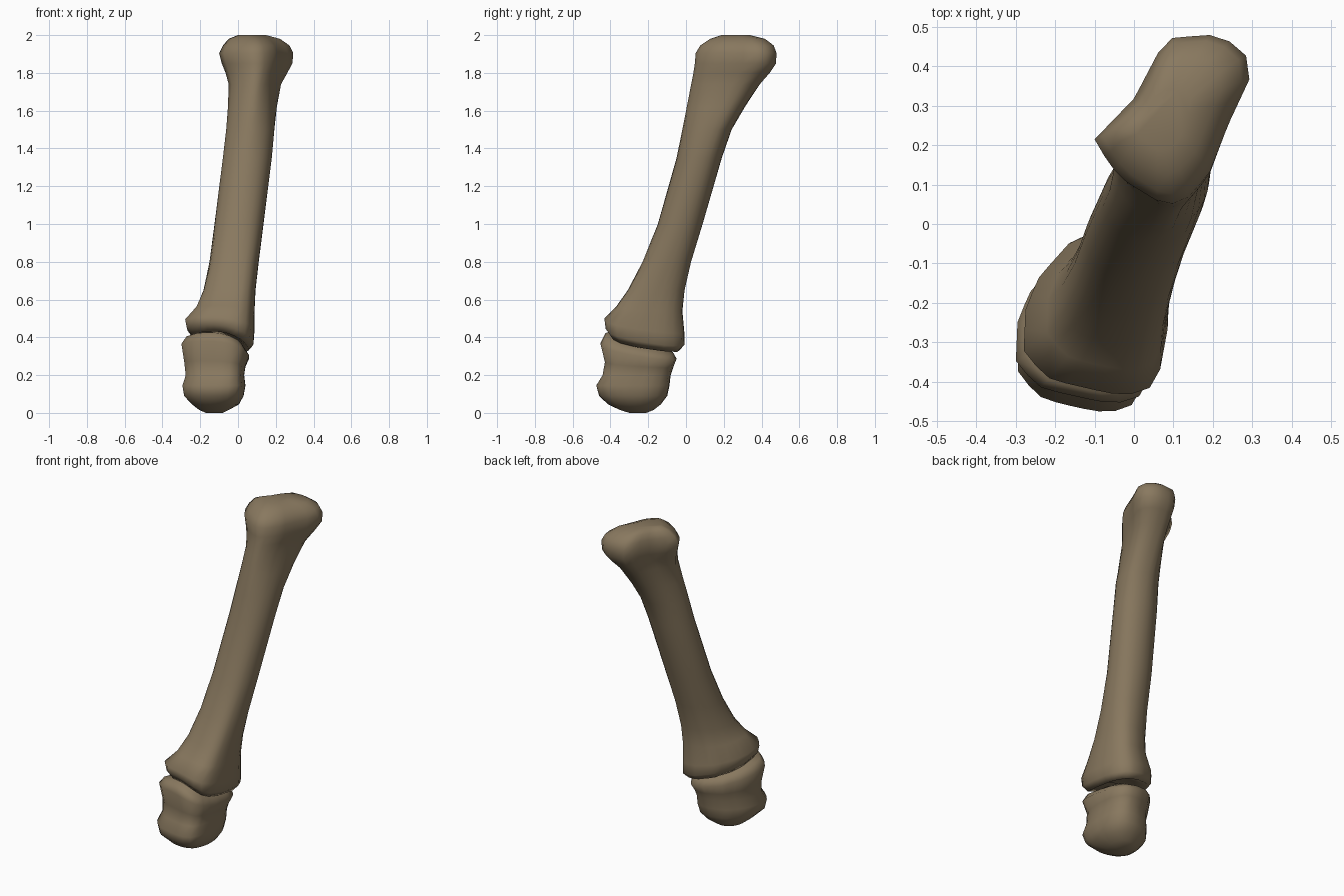
import bpy, bmesh, math

SIDES = 28

bone = bpy.data.materials.new("bone_brown")
bone.diffuse_color = (0.25, 0.19, 0.115, 1)

# plan outlines, seen from above
HEAD = [(-.10, .21), (-.06, .14), (-.02, .10), (.06, .05), (.12, .04), (.19, .12), (.24, .25),
        (.295, .37), (.29, .42), (.25, .46), (.19, .48), (.08, .47), (0, .315)]
BASE = [(-.28, -.33), (-.21, -.395), (-.06, -.43), (.03, -.432), (.066, -.37), (.088, -.25),
        (.085, -.10), (.04, -.02), (-.04, 0), (-.16, -.04), (-.24, -.13), (-.275, -.21)]
ROUND = [(math.cos(i * math.pi / 14), math.sin(i * math.pi / 14)) for i in range(28)]


def radii(poly):
    """Distance to the outline in each direction, outline scaled to a unit box."""
    xs, ys = [p[0] for p in poly], [p[1] for p in poly]
    n = [((x - min(xs)) / (max(xs) - min(xs)) * 2 - 1,
          (y - min(ys)) / (max(ys) - min(ys)) * 2 - 1) for x, y in poly]
    out = []
    for i in range(SIDES):
        t = 2 * math.pi * i / SIDES + 1e-4
        c, s = math.cos(t), math.sin(t)
        best = 0
        for (ax, ay), (bx, by) in zip(n, n[1:] + n[:1]):
            ex, ey = bx - ax, by - ay
            det = c * ey - s * ex
            if abs(det) > 1e-9:
                r = (ax * ey - ay * ex) / det
                u = (ax * s - ay * c) / det
                if r > 0 and -1e-6 <= u <= 1 + 1e-6:
                    best = max(best, r)
        out.append(best)
    return out


R_HEAD, R_BASE, R_ROUND = radii(HEAD), radii(BASE), radii(ROUND)


def ring(shape, z, x0, x1, y0, y1, mix=0, kx=0, ky=0):
    """Cross-section filling an x/y extent: circle mixed with an outline, then tilted."""
    cx, cy, a, b = (x0 + x1) / 2, (y0 + y1) / 2, (x1 - x0) / 2, (y1 - y0) / 2
    flat = []
    for i in range(SIDES):
        t = 2 * math.pi * i / SIDES + 1e-4
        r = R_ROUND[i] * (1 - mix) + shape[i] * mix
        flat.append((r * math.cos(t), r * math.sin(t)))
    pts = []
    for u, v in flat:
        # the joint line arches over the front of tilted sections
        arch = -0.17 * min(0, kx) * max(0, -v) * (1 - u * u)
        pts.append((cx + a * u, cy + b * v, z + kx * a * u + ky * b * v + arch))
    return pts


def loft(name, parts):
    bm = bmesh.new()
    rings = [[bm.verts.new(p) for p in ring(shape, *s)] for shape, rows in parts for s in rows]
    for lo, hi in zip(rings, rings[1:]):
        for i in range(SIDES):
            j = (i + 1) % SIDES
            bm.faces.new((lo[i], lo[j], hi[j], hi[i]))
    # close both ends
    bm.faces.new(rings[0][::-1])
    bm.faces.new(rings[-1])
    bmesh.ops.recalc_face_normals(bm, faces=bm.faces)
    me = bpy.data.meshes.new(name)
    bm.to_mesh(me)
    bm.free()
    me.materials.append(bone)
    for f in me.polygons:
        f.use_smooth = True
    ob = bpy.data.objects.new(name, me)
    bpy.context.collection.objects.link(ob)
    return ob


# long bone: hollow joint face, flared base, leaning shaft
base = [
    (0.405, -0.17, 0.00, -0.29, -0.13, 1, -0.2, -0.15),
    (0.370, -0.245, 0.055, -0.40, -0.03, 1, -0.2, -0.15),
    (0.405, -0.272, 0.083, -0.426, -0.002, 1, -0.18, -0.15),
    (0.460, -0.280, 0.088, -0.432, -0.004, 1, -0.12, -0.13),
    (0.550, -0.222, 0.088, -0.370, -0.015, 0.9, -0.05, -0.05),
    (0.650, -0.185, 0.093, -0.310, -0.004, 0.7),
    (0.80, -0.152, 0.110, -0.232, 0.030, 0.4),
    (1.00, -0.125, 0.135, -0.150, 0.090, 0.2),
]
# shaft turning into the skewed head with its flat top
head = [
    (1.35, -0.083, 0.182, -0.050, 0.190, 0.1),
    (1.50, -0.065, 0.200, -0.020, 0.243, 0.25),
    (1.62, -0.055, 0.213, 0.003, 0.315, 0.5),
    (1.74, -0.050, 0.232, 0.025, 0.395, 0.8),
    (1.80, -0.066, 0.264, 0.036, 0.445, 0.95),
    (1.85, -0.086, 0.290, 0.043, 0.477, 1),
    (1.905, -0.100, 0.295, 0.048, 0.480, 1),
    (1.945, -0.080, 0.275, 0.072, 0.465, 1),
    (1.98, -0.050, 0.225, 0.125, 0.420, 0.95),
    (2.00, 0.000, 0.150, 0.185, 0.340, 0.9),
]
loft("long_bone", [(R_BASE, base), (R_HEAD, head)])

# short block bone under the joint: rounded foot, narrow waist, tilted top
block = [
    (0.000, -0.170, -0.080, -0.300, -0.210),
    (0.015, -0.205, -0.050, -0.350, -0.170, 0.3),
    (0.045, -0.245, 0.005, -0.415, -0.130, 0.5),
    (0.090, -0.288, 0.030, -0.462, -0.095, 0.8),
    (0.145, -0.296, 0.040, -0.477, -0.083, 0.9),
    (0.200, -0.277, 0.033, -0.442, -0.077, 1),
    (0.255, -0.285, 0.040, -0.430, -0.063, 1, -0.06, -0.06),
    (0.325, -0.300, 0.060, -0.453, -0.045, 1, -0.14, -0.16),
    (0.362, -0.272, 0.035, -0.430, -0.065, 1, -0.17, -0.2),
    (0.388, -0.180, -0.030, -0.310, -0.150, 1, -0.18, -0.2),
]
loft("block_bone", [(R_BASE, block)])
